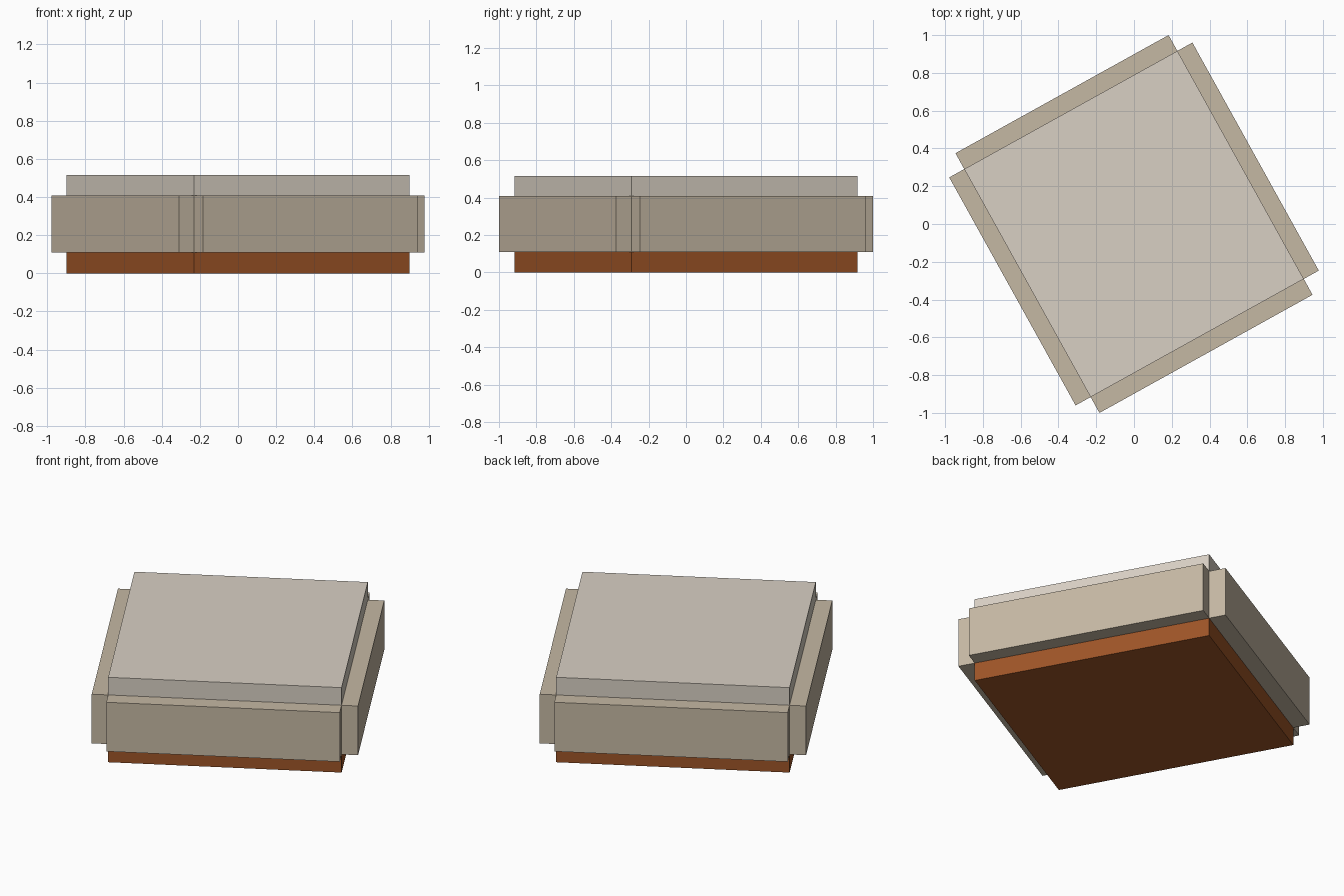
import bpy
from math import radians
from mathutils import Matrix

if "Cube" in bpy.data.objects:
    bpy.data.objects.remove(bpy.data.objects["Cube"])

TURN = Matrix.Rotation(radians(29), 4, 'Z')
W, D = 1.29, 1.38            # footprint of base and top
Z0, Z1, Z2 = 0.11, 0.408, 0.515
TX, TY = 0.091, 0.096        # panel thicknesses


def material(name, rgb):
    m = bpy.data.materials.new(name)
    m.diffuse_color = (*rgb, 1)
    m.use_nodes = True
    m.node_tree.nodes["Principled BSDF"].inputs["Base Color"].default_value = m.diffuse_color
    return m


def box(name, x, y, w, d, z_low, z_high, mat):
    """Box placed in the block's own axes, then turned about z."""
    bpy.ops.mesh.primitive_cube_add(size=1)
    ob = bpy.context.object
    ob.name = name
    place = Matrix.Translation((x, y, (z_low + z_high) / 2))
    size = Matrix.Diagonal((w, d, z_high - z_low, 1))
    ob.data.transform(TURN @ place @ size)
    ob.data.materials.append(mat)
    return ob


brown = material("brown", (0.34, 0.09, 0.02))
tan = material("tan", (0.56, 0.48, 0.37))
pale = material("pale", (0.69, 0.63, 0.55))

# Base and top slabs
box("base_slab", 0, 0, W, D, 0, Z0, brown)
box("top_slab", 0, 0, W, D, Z1, Z2, pale)

# Four side panels standing proud of the slabs, meeting at the corners
for s, side, end in ((-1, "left", "front"), (1, "right", "back")):
    box(side + "_panel", s * (W + TX) / 2, 0, TX, D, Z0, Z1, tan)
    box(end + "_panel", 0, s * (D + TY) / 2, W, TY, Z0, Z1, tan)
